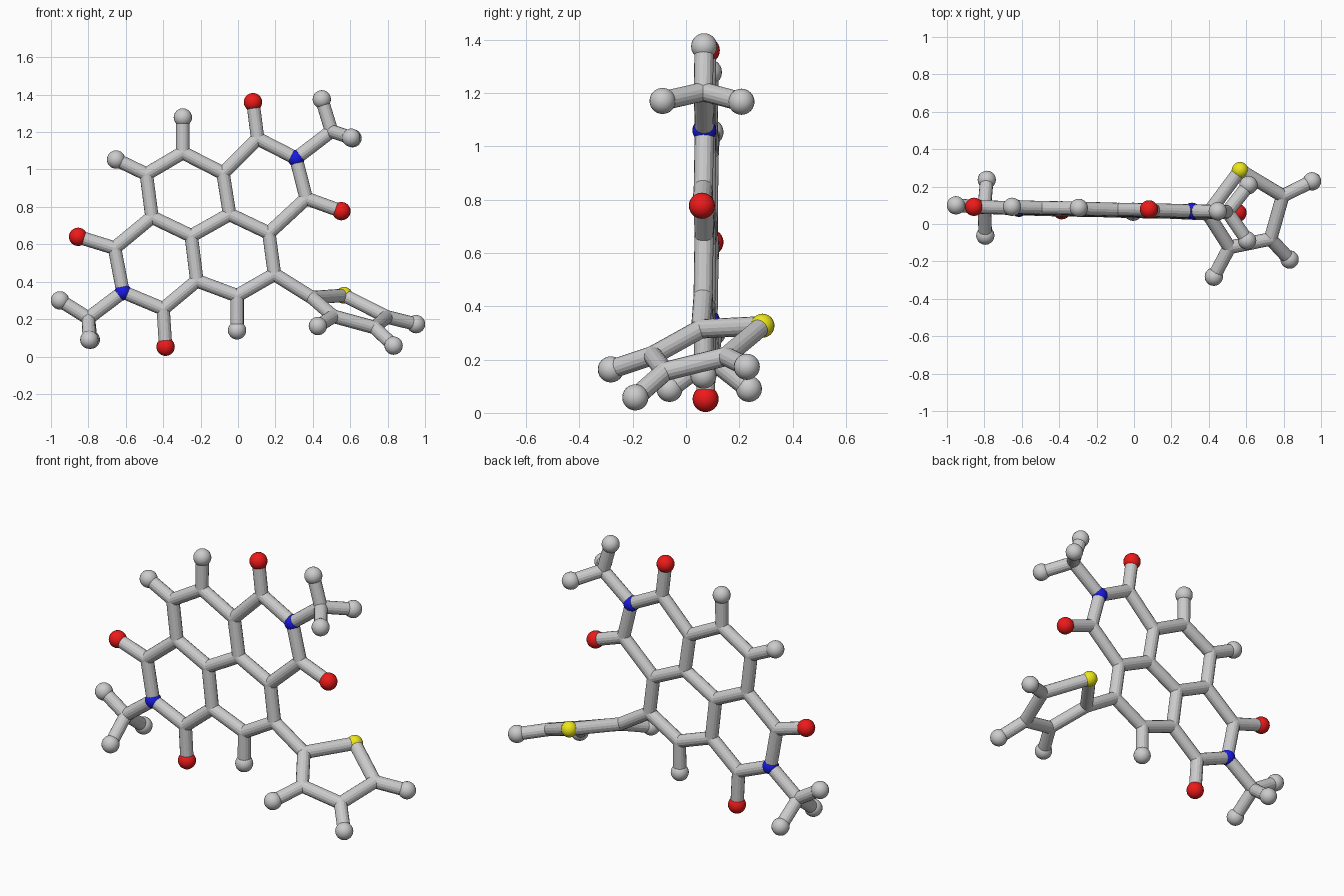
import bpy
from mathutils import Vector

if "Cube" in bpy.data.objects:
    bpy.data.objects.remove(bpy.data.objects["Cube"])

STICK, BALL = 0.036, 0.049


def material(name, rgb):
    m = bpy.data.materials.new(name)
    m.diffuse_color = (*rgb, 1)
    m.use_nodes = True
    m.node_tree.nodes["Principled BSDF"].inputs["Base Color"].default_value = m.diffuse_color
    return m


RED = material("red", (0.85, 0.01, 0.01))
BLUE = material("blue", (0.01, 0.01, 0.8))
YELLOW = material("yellow", (0.85, 0.8, 0.01))


def ball(name, p, r, mat=None):
    bpy.ops.mesh.primitive_uv_sphere_add(segments=20, ring_count=12, radius=r, location=p)
    o = bpy.context.object
    o.name = name
    bpy.ops.object.shade_smooth()
    if mat:
        o.data.materials.append(mat)


def stick(name, a, b):
    a, b = Vector(a), Vector(b)
    d = b - a
    bpy.ops.mesh.primitive_cylinder_add(vertices=16, radius=STICK, depth=d.length,
                                        location=(a + b) / 2)
    o = bpy.context.object
    o.name = name
    o.rotation_euler = d.to_track_quat('Z', 'Y').to_euler()


def flat(x, z):
    # point in the slightly turned plane of the fused rings
    return (x, 0.072 - 0.024 * x + 0.012 * (z - 0.7), z)


# joints of the flat ring system (c carbon, n nitrogen, o oxygen, h hydrogen)
P = {k: flat(*v) for k, v in {
    "c1": (.105, 1.165), "c2": (.365, .845), "c3": (-.08, .98), "c4": (-.045, .76),
    "c5": (.165, .66), "c6": (.195, .44), "c7": (-.005, .325), "c8": (-.22, .405),
    "c9": (-.25, .645), "c10": (-.46, .745), "c11": (-.49, .975), "c12": (-.295, 1.09),
    "c13": (-.66, .58), "c14": (-.4, .255), "n1": (.31, 1.06), "n2": (-.615, .345),
    "o1": (.08, 1.36), "o2": (.553, .777), "o3": (-.855, .64), "o4": (-.387, .052),
    "h7": (-.005, .14), "h11": (-.652, 1.053), "h12": (-.295, 1.278)}.items()}

# methyl ends
P.update({
    "c15": (.50, .065, 1.205), "h15a": (.448, .068, 1.375),
    "h15b": (.612, .208, 1.167), "h15c": (.605, -.088, 1.17),
    "c16": (-.80, .09, .205), "h16a": (-.952, .10, .30),
    "h16b": (-.787, .236, .09), "h16c": (-.795, -.062, .09)})

# tilted five-sided ring
P.update({
    "c17": (.395, .055, .315), "s1": (.567, .287, .327), "c18": (.795, .15, .212),
    "c19": (.73, -.08, .155), "c20": (.51, -.125, .215),
    "h18": (.952, .228, .173), "h19": (.832, -.19, .058), "h20": (.427, -.282, .163)})

# bonds as chains of joints: ring outlines first, then branches
CHAINS = [
    "c3 c4 c5 c6 c7 c8 c9 c10 c11 c12 c3",
    "c4 c9",
    "c3 c1 n1 c2 c5",
    "c10 c13 n2 c14 c8",
    "c6 c17 s1 c18 c19 c20 c17",
    "c1 o1", "c2 o2", "c13 o3", "c14 o4",
    "c7 h7", "c11 h11", "c12 h12",
    "n1 c15 h15a", "h15b c15 h15c",
    "n2 c16 h16a", "h16b c16 h16c",
    "c18 h18", "c19 h19", "c20 h20"]

# atoms: name, radius and colour by element
STYLE = {"c": ("carbon_joint", STICK * 1.02, None), "h": ("hydrogen_ball", BALL, None),
         "o": ("oxygen_ball", BALL, RED), "n": ("nitrogen_joint", 0.045, BLUE),
         "s": ("sulfur_ball", 0.045, YELLOW)}
for key, p in P.items():
    name, r, mat = STYLE[key[0]]
    ball(name + "_" + key[1:], p, r, mat)

# bonds
for chain in CHAINS:
    keys = chain.split()
    for a, b in zip(keys, keys[1:]):
        stick("bond_" + a + "_" + b, P[a], P[b])
